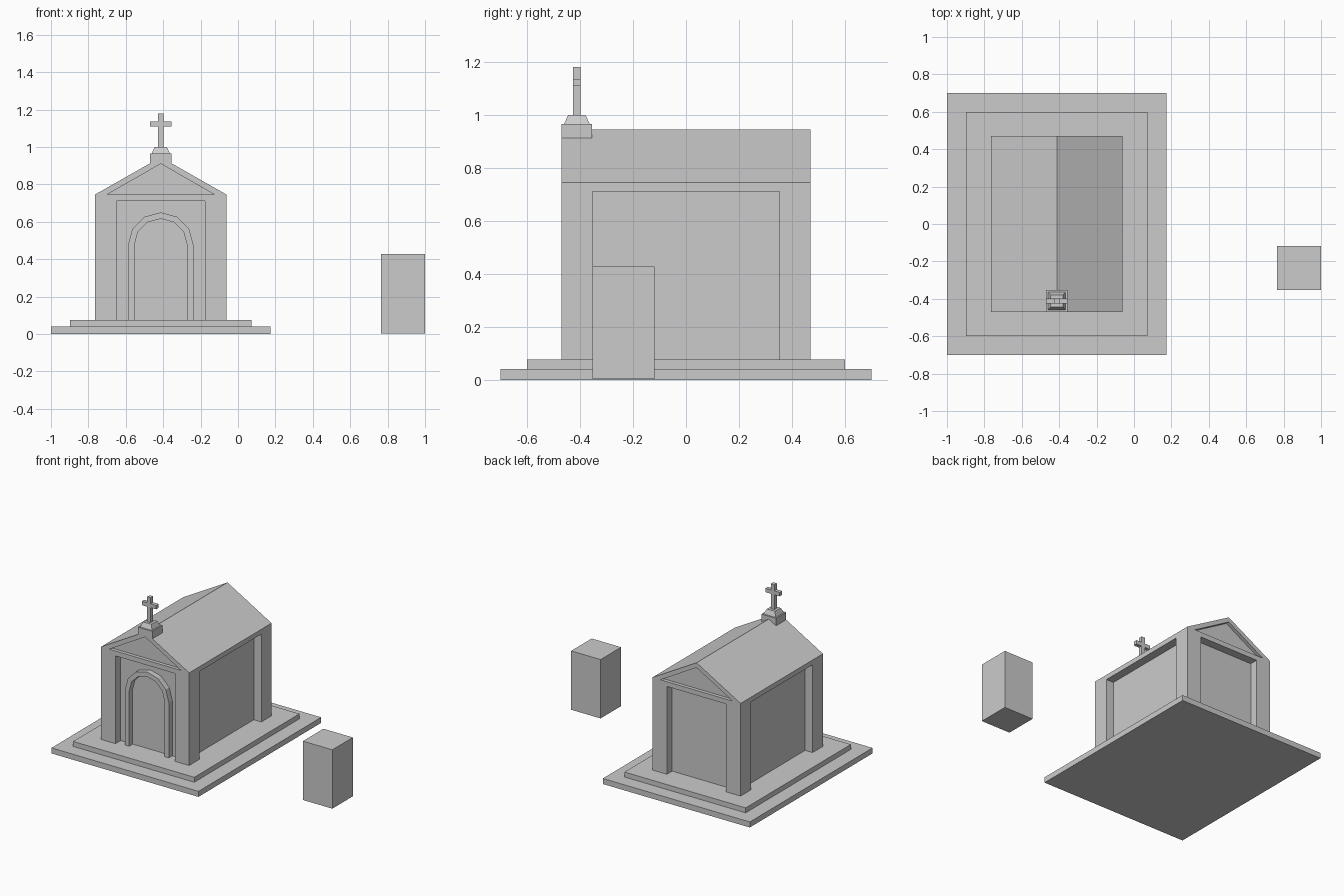
import bpy, bmesh, math

if "Cube" in bpy.data.objects:
    bpy.data.objects.remove(bpy.data.objects["Cube"])

CX = -0.413          # chapel centre line
W, D = 0.352, 0.47   # chapel half width and half depth
RECESS = 0.06


def add_prism(bm, profile, y0, y1):
    """Extrude an x/z outline from y0 to y1."""
    face = bm.faces.new([bm.verts.new((x, y0, z)) for x, z in profile])
    ext = bmesh.ops.extrude_face_region(bm, geom=[face])
    for v in ext["geom"]:
        if isinstance(v, bmesh.types.BMVert):
            v.co.y = y1


def add_box(bm, x0, x1, y0, y1, z0, z1):
    add_prism(bm, [(x0, z0), (x1, z0), (x1, z1), (x0, z1)], y0, y1)


def finish(bm, name):
    bmesh.ops.recalc_face_normals(bm, faces=bm.faces)
    mesh = bpy.data.meshes.new(name)
    bm.to_mesh(mesh)
    bm.free()
    obj = bpy.data.objects.new(name, mesh)
    bpy.context.collection.objects.link(obj)
    return obj


def box(name, *dims):
    bm = bmesh.new()
    add_box(bm, *dims)
    return finish(bm, name)


# Stepped base
box("lower_step", -1.0, 0.174, -0.70, 0.70, 0, 0.04)
box("upper_step", CX - 0.484, CX + 0.484, -0.60, 0.60, 0.04, 0.076)

# Gabled body
bm = bmesh.new()
add_prism(bm, [(CX - W, 0.076), (CX + W, 0.076), (CX + W, 0.745),
               (CX, 0.945), (CX - W, 0.745)], -D, D)
body = finish(bm, "chapel_body")

# Cutters for the wall panels and gable triangles
bm = bmesh.new()
for s in (-1, 1):
    add_box(bm, CX - 0.237, CX + 0.237, s * (D - RECESS), s * (D + 0.1), 0.0, 0.71)
    add_box(bm, CX + s * (W - RECESS), CX + s * (W + 0.1), -0.353, 0.353, 0.0, 0.71)
    add_prism(bm, [(CX - 0.287, 0.745), (CX + 0.287, 0.745), (CX, 0.91)],
              s * (D - 0.025), s * (D + 0.1))
cutter = finish(bm, "panel_cutter")
cutter.hide_render = True
mod = body.modifiers.new("panels", "BOOLEAN")
mod.operation = "DIFFERENCE"
mod.solver = "EXACT"
mod.object = cutter
bpy.context.view_layer.objects.active = body
bpy.ops.object.modifier_apply(modifier=mod.name)
bpy.data.objects.remove(cutter)


# Arched door surround
def arch(r):
    pts = [(CX + r, 0.076)]
    pts += [(CX + r * math.cos(math.radians(a)), 0.475 + r * math.sin(math.radians(a)))
            for a in range(0, 181, 30)]
    return pts + [(CX - r, 0.076)]


bm = bmesh.new()
add_prism(bm, arch(0.175) + arch(0.141)[::-1], -D + RECESS - 0.04, -D + RECESS)
finish(bm, "door_surround")

# Cross with its pedestal
CY = -0.412
box("cross_pedestal", CX - 0.058, CX + 0.058, -D, -0.354, 0.912, 0.966)
bm = bmesh.new()
add_box(bm, CX - 0.048, CX + 0.048, CY - 0.048, CY + 0.048, 0.966, 1.0)
for v in bm.verts:
    if v.co.z > 0.99:
        v.co.x = CX + (v.co.x - CX) * 0.68
        v.co.y = CY + (v.co.y - CY) * 0.68
finish(bm, "cross_foot")
h = 0.014
bm = bmesh.new()
add_prism(bm, [(CX - h, 1.0), (CX + h, 1.0), (CX + h, 1.108), (CX + 0.057, 1.108),
               (CX + 0.057, 1.136), (CX + h, 1.136), (CX + h, 1.18), (CX - h, 1.18),
               (CX - h, 1.136), (CX - 0.057, 1.136), (CX - 0.057, 1.108),
               (CX - h, 1.108)], CY - h, CY + h)
finish(bm, "cross")

# Free-standing block
box("side_block", 0.765, 1.0, -0.352, -0.118, 0.003, 0.428)
